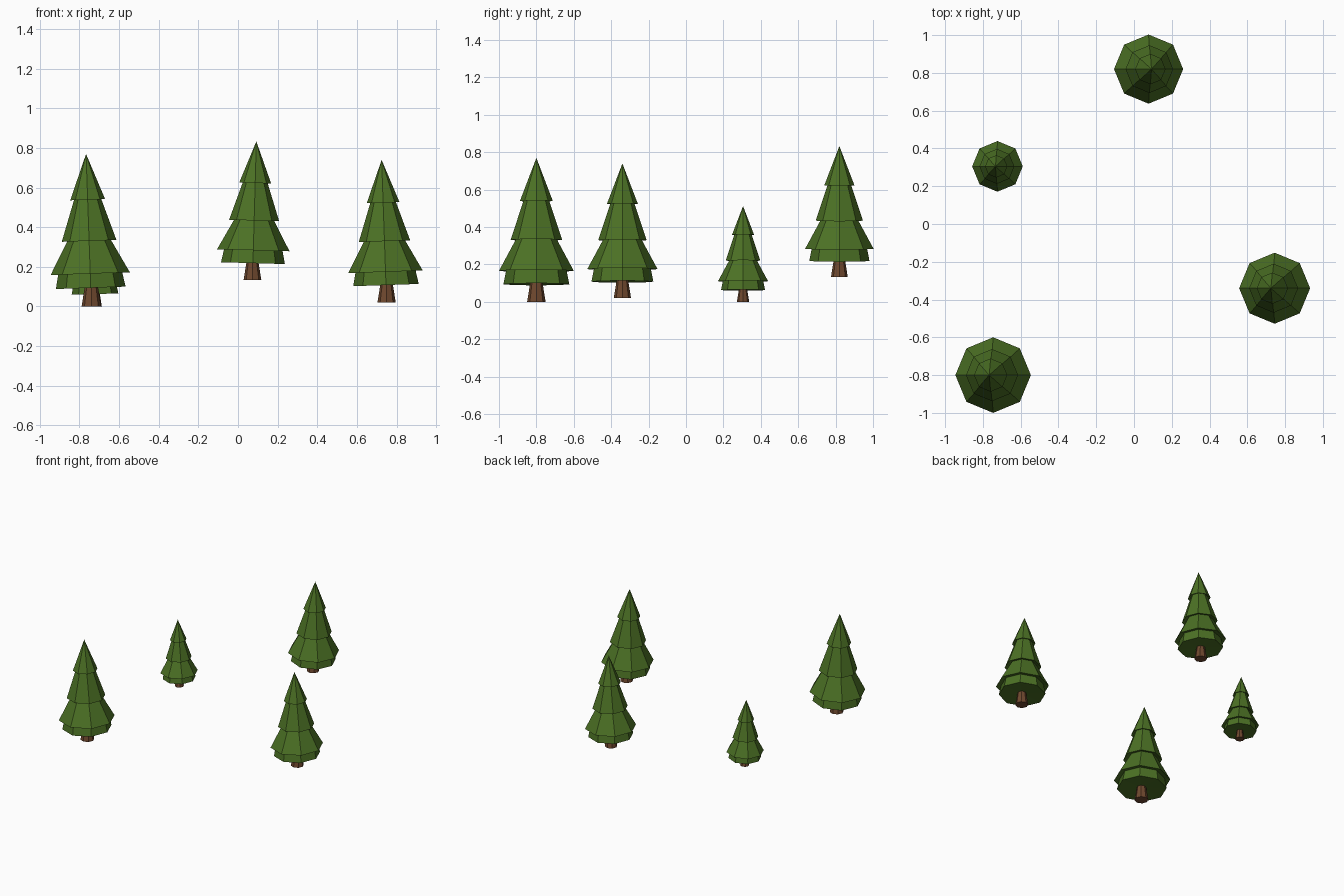
import bpy, bmesh, math
from mathutils import Matrix

if "Cube" in bpy.data.objects:
    bpy.data.objects.remove(bpy.data.objects["Cube"])

SIDES = 8

def material(name, rgb):
    m = bpy.data.materials.new(name)
    m.diffuse_color = (*rgb, 1)
    m.use_nodes = True
    m.node_tree.nodes["Principled BSDF"].inputs["Base Color"].default_value = m.diffuse_color
    return m

GREEN = material("pine green", (0.072, 0.165, 0.018))
BROWN = material("bark brown", (0.16, 0.066, 0.028))

def revolve(name, profile, mat, matrix):
    """Flat-faced eight-sided lathe of (radius, height) points; radius 0 closes to a point."""
    bm = bmesh.new()
    rings = []
    for r, z in profile:
        if r == 0:
            rings.append([bm.verts.new((0, 0, z))] * SIDES)
        else:
            rings.append([bm.verts.new((r * math.cos(2 * math.pi * i / SIDES),
                                        r * math.sin(2 * math.pi * i / SIDES), z))
                          for i in range(SIDES)])
    for a, b in zip(rings, rings[1:]):
        for i in range(SIDES):
            j = (i + 1) % SIDES
            corners = list(dict.fromkeys((a[i], a[j], b[j], b[i])))
            bm.faces.new(corners)
    bmesh.ops.recalc_face_normals(bm, faces=bm.faces)
    me = bpy.data.meshes.new(name)
    bm.to_mesh(me)
    bm.free()
    me.materials.append(mat)
    ob = bpy.data.objects.new(name, me)
    ob.matrix_world = matrix
    bpy.context.collection.objects.link(ob)

# Foliage: (rim radius, rim height, inner radius under the rim), as fractions
TIERS = [(0.44, 0.70, 0.33), (0.69, 0.43, 0.53), (1.0, 0.215, 0.80), (0.88, 0.122, 0.0)]

# Trees: x, y, ground height, total height, foliage radius, lean in degrees
TREES = [
    (-0.74, -0.80, 0.0, 0.77, 0.200, -2.0),
    (0.75, -0.34, 0.02, 0.72, 0.188, -2.0),
    (0.073, 0.82, 0.133, 0.70, 0.183, 1.6),
    (-0.72, 0.305, 0.0, 0.512, 0.134, -1.5),
]

for n, (x, y, z, h, rad, lean) in enumerate(TREES, 1):
    place = Matrix.Translation((x, y, z))
    tilt = place @ Matrix.Rotation(math.radians(lean), 4, 'Y')

    # stacked foliage tiers
    profile = [(0, h)]
    for rim, height, inner in TIERS:
        profile.append((rim * rad, height * h))
        profile.append((inner * rad, (height + 0.012) * h))
    revolve(f"foliage_{n}", profile, GREEN, tilt)

    # tapered trunk
    revolve(f"trunk_{n}", [(0, 0), (0.064 * h, 0), (0.040 * h, 0.15 * h), (0, 0.15 * h)],
            BROWN, place)
